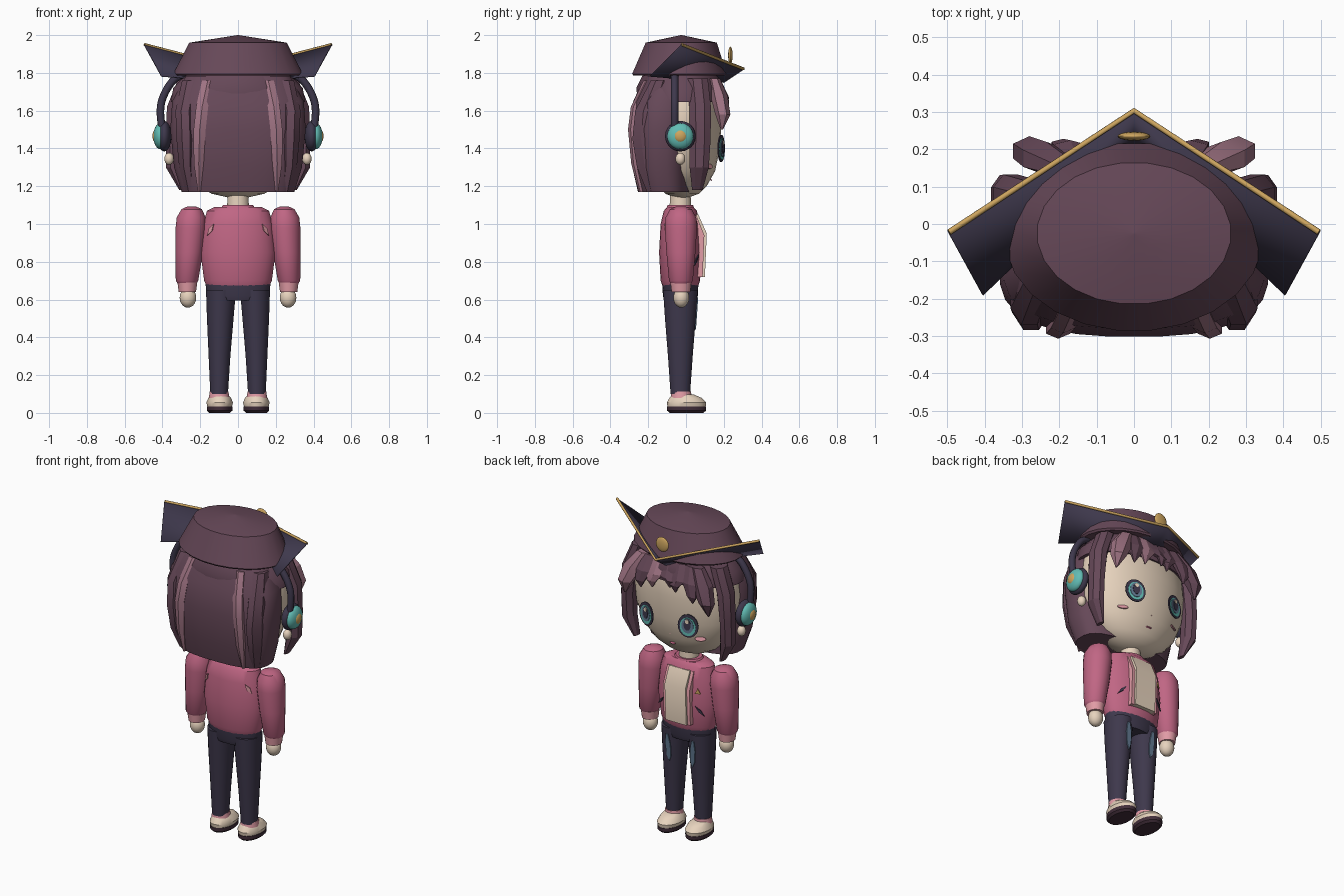
import bpy, bmesh, math
from mathutils import Matrix, Vector

old = bpy.data.objects.get("Cube")
if old:
    bpy.data.objects.remove(old, do_unlink=True)


def material(name, r, g, b):
    lin = [(c / 255 / 12.92) if c < 11 else ((c / 255 + 0.055) / 1.055) ** 2.4 for c in (r, g, b)]
    m = bpy.data.materials.new(name)
    m.use_nodes = True
    m.diffuse_color = (*lin, 1)
    m.node_tree.nodes["Principled BSDF"].inputs["Base Color"].default_value = (*lin, 1)
    return m


HAIR = material("plum hair", 102, 72, 88)
STREAK = material("rose streak", 160, 116, 132)
PINK = material("jacket pink", 192, 102, 132)
BLUSH = material("light pink", 226, 156, 166)
SKIN = material("cream skin", 232, 212, 190)
NAVY = material("dark navy", 62, 56, 76)
GOLD = material("gold", 205, 165, 95)
TEAL = material("teal", 98, 188, 180)
SLATE = material("slate blue", 98, 122, 146)
SOLE = material("dark plum", 66, 46, 58)


def finish(name, bm, mat, angle=35):
    bmesh.ops.recalc_face_normals(bm, faces=bm.faces)
    me = bpy.data.meshes.new(name)
    bm.to_mesh(me)
    bm.free()
    for p in me.polygons:
        p.use_smooth = True
    me.set_sharp_from_angle(angle=math.radians(angle))
    me.materials.append(mat)
    ob = bpy.data.objects.new(name, me)
    bpy.context.collection.objects.link(ob)
    return ob


def loft(name, mat, rings, n=24, power=2.0, angle=35):
    """Stack of oval rings (x, y, z, radius x, radius y), capped at both ends."""
    bm = bmesh.new()
    loops = []
    for x, y, z, rx, ry in rings:
        loop = []
        for i in range(n):
            a = 2 * math.pi * (i + 0.5) / n
            c, s = math.cos(a), math.sin(a)
            loop.append(bm.verts.new((x + rx * math.copysign(abs(c) ** (2 / power), c),
                                      y + ry * math.copysign(abs(s) ** (2 / power), s), z)))
        loops.append(loop)
    for a, b in zip(loops, loops[1:]):
        for i in range(n):
            bm.faces.new((a[i], a[(i + 1) % n], b[(i + 1) % n], b[i]))
    bm.faces.new(loops[0])
    bm.faces.new(loops[-1])
    return finish(name, bm, mat, angle)


def ball(name, mat, loc, size, n=20):
    bm = bmesh.new()
    bmesh.ops.create_uvsphere(bm, u_segments=n, v_segments=n // 2, radius=1,
                              matrix=Matrix.Translation(loc) @ Matrix.Diagonal((*size, 1)))
    return finish(name, bm, mat)


def plate(name, mat, loc, w, h, turn=0, tilt=0, lean=0, n=20, depth=0.006):
    """Thin polygon facing +y, turned about z, tilted in its plane, leaned about x."""
    bm = bmesh.new()
    bmesh.ops.create_cone(bm, cap_ends=True, segments=n, radius1=1, radius2=1, depth=1, matrix=(
        Matrix.Translation(loc) @ Matrix.Rotation(turn, 4, 'Z') @ Matrix.Rotation(lean, 4, 'X')
        @ Matrix.Rotation(tilt, 4, 'Y') @ Matrix.Rotation(-math.pi / 2, 4, 'X')
        @ Matrix.Diagonal((w, h, depth, 1))))
    return finish(name, bm, mat)


def prism(name, mat, profile, x0, x1):
    """Profile in y and z, extruded along x."""
    bm = bmesh.new()
    f = bm.faces.new([bm.verts.new((x0, y, z)) for y, z in profile])
    ext = bmesh.ops.extrude_face_region(bm, geom=[f])
    bmesh.ops.translate(bm, vec=(x1 - x0, 0, 0),
                        verts=[v for v in ext["geom"] if isinstance(v, bmesh.types.BMVert)])
    return finish(name, bm, mat)


def tube(name, mat, points, radius, kind='POLY'):
    cu = bpy.data.curves.new(name, 'CURVE')
    cu.dimensions = '3D'
    cu.bevel_depth, cu.bevel_resolution, cu.use_fill_caps = radius, 2, True
    sp = cu.splines.new(kind)
    sp.points.add(len(points) - 1)
    for p, q in zip(sp.points, points):
        p.co = (*q, 1)
    if kind == 'NURBS':
        sp.order_u, sp.use_endpoint_u = 3, True
    cu.materials.append(mat)
    ob = bpy.data.objects.new(name, cu)
    bpy.context.collection.objects.link(ob)


# Head and neck
loft("head", SKIN, [(0, -.02, z, rx, ry) for z, rx, ry in (
    (1.14, .05, .03), (1.16, .14, .09), (1.2, .21, .13), (1.28, .28, .175), (1.4, .33, .2),
    (1.55, .345, .21), (1.7, .33, .2), (1.78, .27, .16))], 32)
loft("neck", SKIN, [(0, -.03, 1.06, .06, .058), (0, -.03, 1.16, .055, .055)])

# Hair mass
loft("back_hair", HAIR, [(0, -.115, 1.17, .30, .14), (0, -.13, 1.3, .34, .155),
     (0, -.13, 1.5, .36, .172), (0, -.12, 1.65, .35, .16), (0, -.07, 1.78, .28, .15)], 28, 2.6)
loft("hair_cap", HAIR, [(0, -.03, 1.645, .358, .225), (0, -.03, 1.72, .345, .235),
                        (0, -.03, 1.79, .28, .2)], 28)
# Fringe
for i, (x, tip, z) in enumerate(((-.17, -.19, 1.56), (-.09, -.07, 1.6), (-.01, -.03, 1.62),
                                 (.07, .09, 1.59), (.15, .17, 1.57))):
    loft(f"fringe_{i + 1}", STREAK if i == 3 else HAIR,
         [(x * .9, .16, 1.77, .04, .02), (x, .2, 1.68, .055, .024),
          (tip, .212, z + .045, .035, .016), (tip, .205, z, .004, .004)], 6, angle=20)

for s, side in ((1, "left"), (-1, "right")):
    # Hair locks
    loft(f"{side}_front_lock", STREAK if s > 0 else HAIR,
         [(s * .18, .15, 1.77, .05, .03), (s * .235, .175, 1.68, .07, .045),
          (s * .28, .195, 1.58, .05, .04), (s * .29, .19, 1.5, .006, .006)], 6, angle=20)
    loft(f"{side}_side_lock", HAIR,
         [(s * .27, .06, 1.77, .05, .06), (s * .33, .075, 1.62, .05, .062),
          (s * .343, .075, 1.45, .043, .06), (s * .342, .07, 1.3, .043, .055),
          (s * .30, .06, 1.18, .012, .03)], 8, angle=25)
    loft(f"{side}_rear_lock", HAIR,
         [(s * .25, -.14, 1.76, .05, .05), (s * .28, -.195, 1.6, .055, .08),
          (s * .275, -.205, 1.45, .055, .085), (s * .27, -.19, 1.3, .045, .075),
          (s * .25, -.17, 1.17, .03, .04)], 8, angle=25)
    loft(f"{side}_hair_streak", STREAK,
         [(s * .16, -.2, 1.76, .035, .025), (s * .19, -.265, 1.62, .037, .027),
          (s * .203, -.28, 1.5, .037, .027), (s * .208, -.265, 1.32, .03, .025),
          (s * .205, -.235, 1.17, .008, .015)], 6, angle=20)

    # Eyes, layered from rim to highlight
    for part, mat, w, h, y, dz in (("rim", NAVY, .062, .072, .186, 0), ("iris", TEAL, .048, .058, .189, -.004),
                                   ("shade", SLATE, .036, .046, .192, .002),
                                   ("pupil", NAVY, .021, .034, .195, .008),
                                   ("highlight", SKIN, .012, .013, .198, .03)):
        plate(f"{side}_eye_{part}", mat, (s * .145, y, 1.4 + dz), w, h, -s * .28)
    plate(f"{side}_cheek", BLUSH, (s * .187, .124, 1.305), .032, .013, -s * .47, lean=.3)

    # Headphones and ears
    ball(f"{side}_earlobe", SKIN, (s * .365, -.03, 1.345), (.025, .026, .032))
    ball(f"{side}_ear_pad", NAVY, (s * .39, -.03, 1.465), (.038, .081, .081), 24)
    ball(f"{side}_ear_cup", TEAL, (s * .412, -.03, 1.465), (.036, .069, .069), 24)
    ball(f"{side}_ear_button", GOLD, (s * .433, -.03, 1.465), (.02, .036, .036))

    # Arms
    loft(f"{side}_sleeve", PINK, [(s * x, -.027, z, r, r * 1.06) for z, x, r in (
        (1.092, .245, .025), (1.078, .245, .055), (1.035, .248, .077), (.98, .25, .081),
        (.85, .258, .073), (.7, .27, .06), (.685, .27, .05))])
    loft(f"{side}_cuff", BLUSH, [(s * .268, -.027, .64, .046, .05), (s * .268, -.027, .69, .053, .056)])
    ball(f"{side}_hand", SKIN, (s * .265, -.025, .61), (.044, .042, .053))

    # Jacket details
    prism(f"{side}_lapel", BLUSH, [(.02, .72), (.088, .72), (.097, .94), (.055, 1.045), (.02, 1.045)],
          s * .07, s * .092)
    plate(f"{side}_pocket", NAVY, (s * .135, .056, .81), .008, .04, -s * .42, -s * .75, n=4)
    plate(f"{side}_back_slash", BLUSH, (s * .145, -.104, .97), .012, .036, math.pi + s * .6, s * .6, n=4)

    # Legs and shoes
    loft(f"{side}_leg", NAVY, [(s * .1, -.03, .1, .047, .052), (s * .098, -.03, .3, .058, .066),
                               (s * .094, -.03, .5, .071, .082), (s * .09, -.03, .65, .08, .092)])
    plate(f"{side}_leg_patch", SLATE, (s * .085, .056, .53), .018, .09, lean=-.07, tilt=s * .06, n=7)
    loft(f"{side}_ankle", BLUSH, [(s * .1, -.025, .08, .055, .056), (s * .1, -.025, .112, .05, .052)])
    loft(f"{side}_sole", SOLE, [(s * .097, .003, 0, .055, .09), (s * .097, .003, .012, .068, .104),
                                (s * .097, .003, .034, .069, .105)])
    loft(f"{side}_shoe", SKIN, [(s * .097, .003, .034, .066, .102), (s * .097, .003, .055, .071, .105),
                                (s * .097, -.003, .08, .06, .085), (s * .1, -.015, .098, .045, .055)])

# Small face features
plate("nose", BLUSH, (0, .155, 1.305), .006, .008, lean=.25, n=6)
plate("mouth", PINK, (0, .132, 1.235), .018, .007, lean=.5)

# Torso and hips
loft("jacket", PINK, [(0, -.03, z, rx, ry) for z, rx, ry in (
    (.672, .168, .095), (.7, .18, .105), (.85, .2, .113), (1.0, .185, .105),
    (1.07, .165, .088), (1.09, .125, .07))], 32)
loft("collar", PINK, [(0, -.03, 1.08, .095, .075), (0, -.03, 1.1, .08, .068)])
prism("shirt_front", SKIN, [(.02, .72), (.1, .72), (.11, .95), (.065, 1.05), (.02, 1.05)], -.072, .072)
plate("chest_pin", GOLD, (-.125, .062, .93), .02, .022, .42, math.pi, n=3)
loft("hips", NAVY, [(0, -.03, .595, .155, .085), (0, -.03, .62, .17, .093), (0, -.03, .69, .173, .097)])

# Headphone band
arch = [(.4, 1.5), (.42, 1.6), (.385, 1.71), (.31, 1.8)]
tube("headphone_band", NAVY, [(x, -.06, z) for x, z in arch] + [(0, -.06, 1.86)]
     + [(-x, -.06, z) for x, z in reversed(arch)], .02, 'NURBS')

# Hat crown
loft("hat_crown", HAIR, [(0, -.035, 1.785, .335, .245), (0, -.035, 1.795, .346, .252),
                         (0, -.025, 1.96, .26, .19), (0, -.025, 2.0, .003, .003)], 24, angle=20)

# Winged brim with gold edge and badge
bm = bmesh.new()
front, back = bm.verts.new((0, .308, 1.822)), bm.verts.new((0, .2, 1.75))
for s in (1, -1):
    bm.faces.new((front, bm.verts.new((s * .497, -.022, 1.95)), bm.verts.new((s * .405, -.19, 1.782)), back))
brim = finish("hat_brim", bm, NAVY, 20)
mod = brim.modifiers.new("thickness", 'SOLIDIFY')
mod.thickness, mod.offset = .006, 0
tube("brim_trim", GOLD, [(.495, -.022, 1.95), (0, .303, 1.822), (-.495, -.022, 1.95)], .008)
ball("hat_badge", GOLD, (0, .235, 1.893), (.044, .012, .046))
